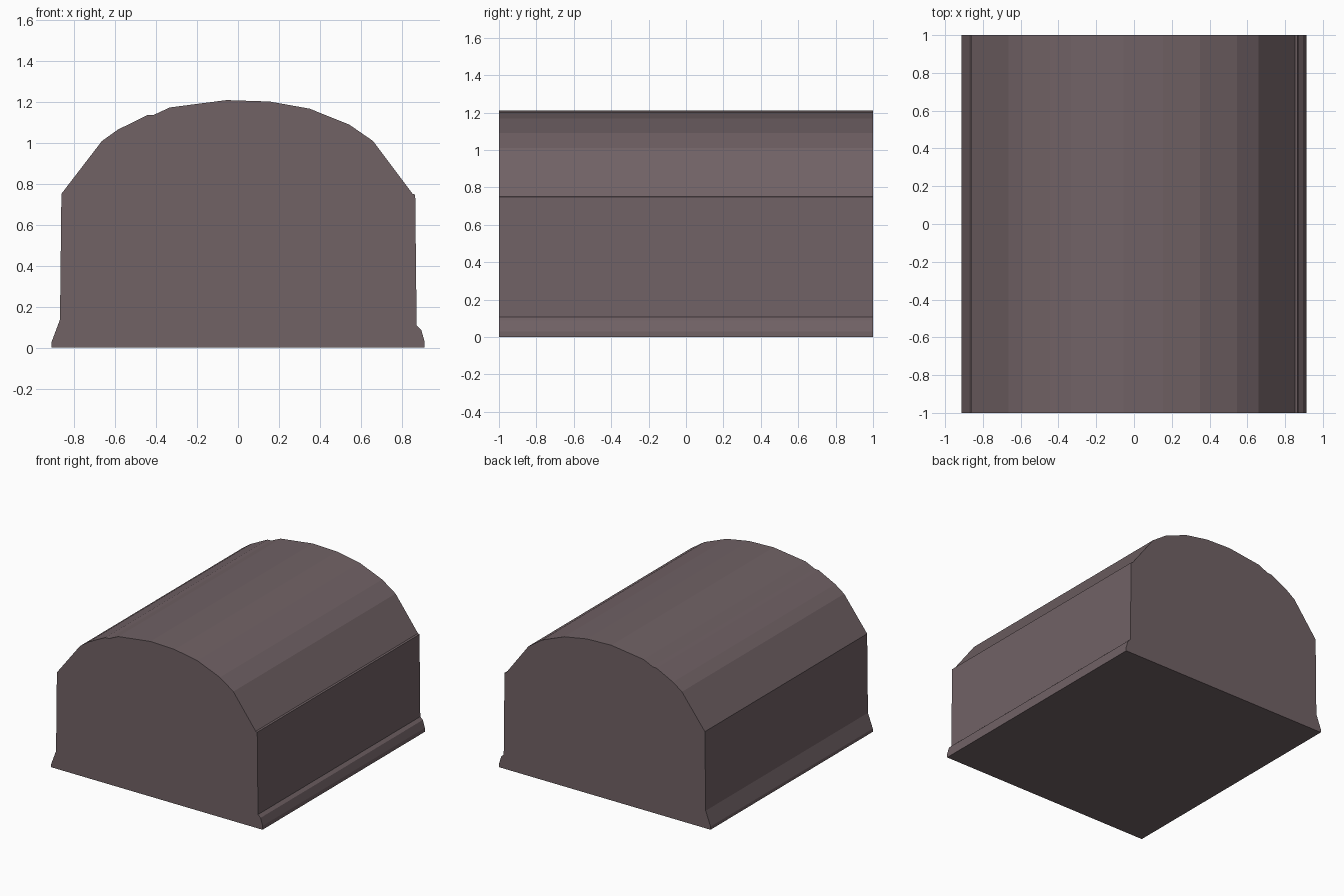
import bpy, bmesh

if "Cube" in bpy.data.objects:
    bpy.data.objects.remove(bpy.data.objects["Cube"])

# One flat stone-brown colour
stone = bpy.data.materials.new("dull mauve brown")
stone.diffuse_color = (0.165, 0.122, 0.131, 1)
stone.use_nodes = True
stone.node_tree.nodes["Principled BSDF"].inputs["Base Color"].default_value = stone.diffuse_color

# Cross-section (x, z): flared left foot, wall, uneven arch, right wall and foot
PROFILE = [
    (-0.912, 0), (-0.912, 0.025), (-0.87, 0.137), (-0.863, 0.752),
    (-0.665, 1.01), (-0.588, 1.065), (-0.445, 1.136), (-0.411, 1.138),
    (-0.333, 1.174), (-0.056, 1.21), (0.154, 1.203), (0.35, 1.168),
    (0.544, 1.09), (0.66, 1.01), (0.853, 0.752), (0.866, 0.748),
    (0.873, 0.108), (0.895, 0.088), (0.912, 0.03), (0.912, 0),
]


def extrude_profile(name, profile, y0, y1, material):
    """Closed solid made by sweeping an (x, z) outline along y."""
    bm = bmesh.new()
    face = bm.faces.new([bm.verts.new((x, y0, z)) for x, z in profile])
    swept = bmesh.ops.extrude_face_region(bm, geom=[face], use_keep_orig=True)
    moved = [g for g in swept["geom"] if isinstance(g, bmesh.types.BMVert)]
    bmesh.ops.translate(bm, verts=moved, vec=(0, y1 - y0, 0))
    bmesh.ops.recalc_face_normals(bm, faces=bm.faces[:])
    mesh = bpy.data.meshes.new(name)
    bm.to_mesh(mesh)
    bm.free()
    mesh.materials.append(material)
    obj = bpy.data.objects.new(name, mesh)
    bpy.context.collection.objects.link(obj)
    return obj


# Solid vaulted block
extrude_profile("vaulted_block", PROFILE, -1, 1, stone)
